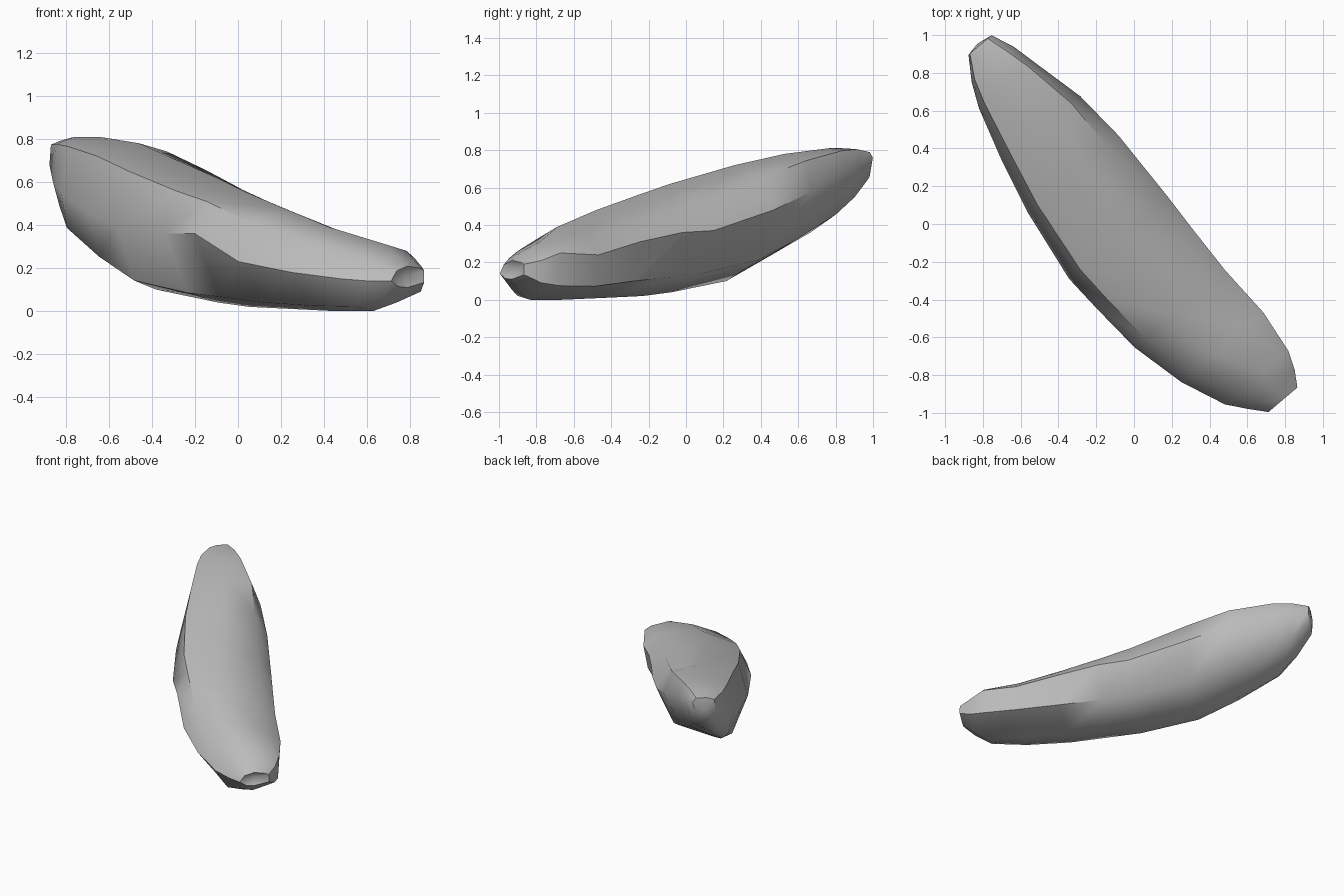
import bpy
import bmesh
import math
from mathutils import Vector

default_cube = bpy.data.objects.get("Cube")
if default_cube:
    bpy.data.objects.remove(default_cube, do_unlink=True)

# Horizontal directions along and across the leaning body
along = Vector((0.646, -0.763, 0))
across = Vector((0.763, 0.646, 0))
up = Vector((0, 0, 1))


def place(distance, side, height):
    return along * distance + across * side + up * height


# Cross-sections: distance along, then (side, height) of the
# left, top, right and bottom extremes
sections = [
    (-1.25, (-.09, .68), (-.03, .79), (.07, .76), (-.02, .61)),
    (-1.13, (-.17, .60), (-.04, .81), (.12, .73), (-.08, .47)),
    (-1.0, (-.23, .55), (0, .81), (.15, .68), (-.15, .36)),
    (-.7, (-.32, .46), (-.01, .78), (.22, .58), (-.17, .22)),
    (-.41, (-.39, .40), (-.08, .72), (.24, .48), (-.15, .1)),
    (0, (-.45, .36), (-.13, .62), (.23, .37), (-.12, .04)),
    (.21, (-.44, .36), (-.15, .56), (.22, .36), (-.11, .02)),
    (.5, (-.42, .23), (-.15, .48), (.21, .31), (-.09, .01)),
    (.8, (-.35, .18), (-.12, .39), (.22, .24), (-.08, 0)),
    (1.04, (-.25, .15), (.02, .31), (.19, .25), (-.06, 0)),
    (1.14, (-.17, .14), (-.01, .26), (.15, .21), (0, .04)),
    (1.22, (-.1, .14), (0, .21), (.1, .19), (0, .11)),
]


def shoulder(side_point, end_point, spread, reach):
    """Rounded corner between a side extreme and a top or bottom extreme."""
    return (end_point[0] + (side_point[0] - end_point[0]) * spread,
            side_point[1] + (end_point[1] - side_point[1]) * reach)


def outline(distance, left, top, right, bottom):
    """Eight-sided section: fuller above at the raised end, flat below."""
    upper_left = 0.76 - 0.07 * distance
    upper_right = max(0.5, 0.6 - 0.3 * distance)
    lower_right = 0.7 + 0.25 * max(0, distance)
    return [left, shoulder(left, top, upper_left, upper_left),
            top, shoulder(right, top, 0.74, upper_right),
            right, shoulder(right, bottom, lower_right, 0.7),
            bottom, shoulder(left, bottom, 0.56, 0.86)]


# Loft the body through the cross-sections
bm = bmesh.new()
rings = []
for distance, *extremes in sections:
    rings.append([bm.verts.new(place(distance, side, height))
                  for side, height in outline(distance, *extremes)])

for first, second in zip(rings, rings[1:]):
    count = len(first)
    for i in range(count):
        j = (i + 1) % count
        bm.faces.new((first[i], first[j], second[j], second[i]))


def close_end(ring, offset):
    """Fan of triangles around a centre pushed along the body."""
    centre = sum((v.co for v in ring), Vector()) / len(ring)
    hub = bm.verts.new(centre + along * offset)
    for i, vert in enumerate(ring):
        bm.faces.new((vert, ring[(i + 1) % len(ring)], hub))


# Blunt raised end, and a shallow dimple in the low end
close_end(rings[0], -0.015)
close_end(rings[-1], -0.03)

bmesh.ops.recalc_face_normals(bm, faces=bm.faces[:])
mesh = bpy.data.meshes.new("curved_body")
bm.to_mesh(mesh)
bm.free()
body = bpy.data.objects.new("curved_body", mesh)
bpy.context.collection.objects.link(body)

# Plain grey surface
grey = bpy.data.materials.new("plain_grey")
grey.use_nodes = True
colour = (0.5, 0.5, 0.5, 1)
grey.diffuse_color = colour
grey.node_tree.nodes["Principled BSDF"].inputs["Base Color"].default_value = colour
mesh.materials.append(grey)

# Soft shading with the strongest creases kept
bpy.ops.object.select_all(action="DESELECT")
body.select_set(True)
bpy.context.view_layer.objects.active = body
bpy.ops.object.shade_smooth_by_angle(angle=math.radians(48))
